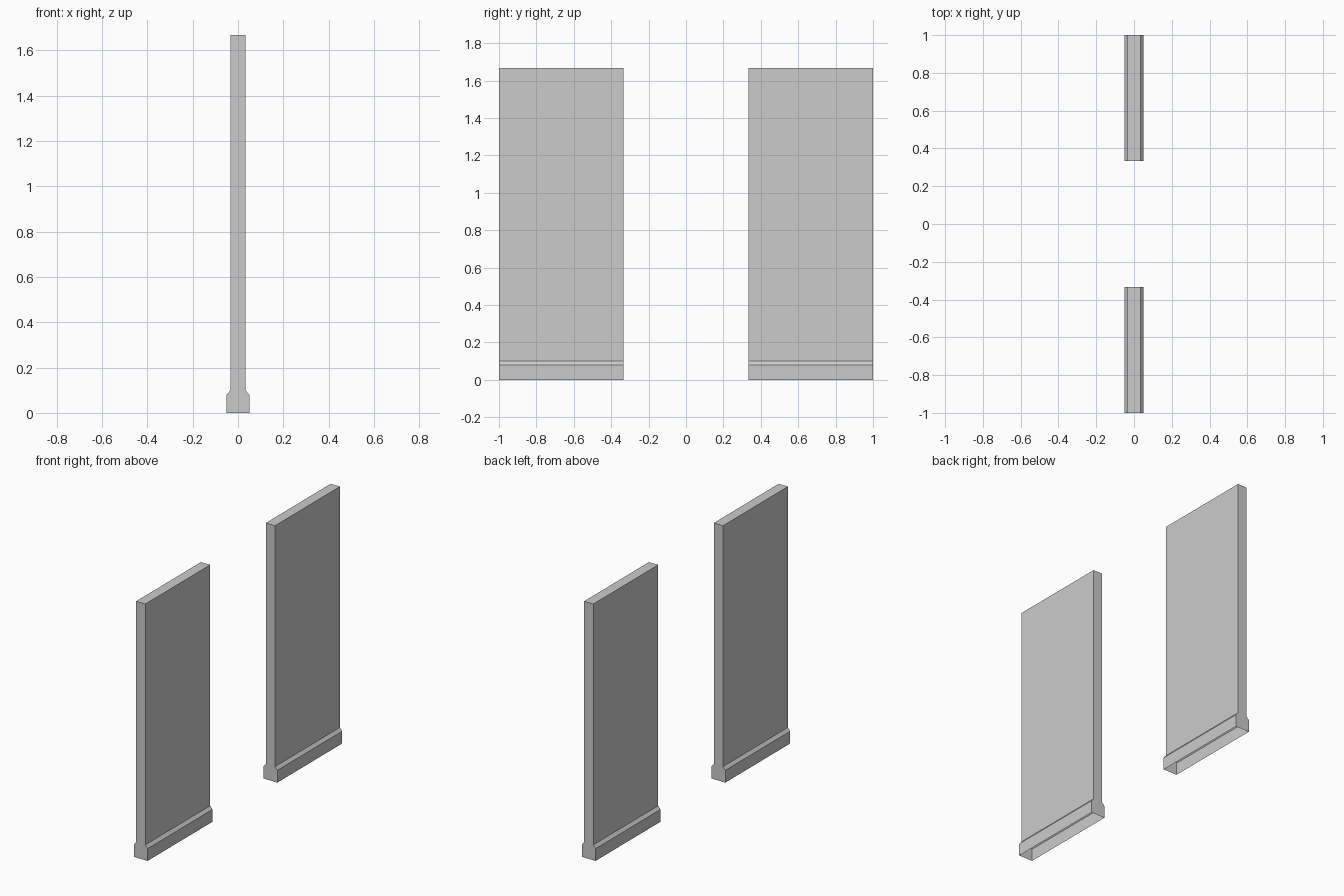
import bpy, bmesh

if "Cube" in bpy.data.objects:
    bpy.data.objects.remove(bpy.data.objects["Cube"])

WALL, BASE = 0.0333, 0.05      # half thicknesses of wall and skirting
INNER, OUTER = 0.3333, 1.0     # extent of each panel along y
HEIGHT = 1.667

# Right half of the cross-section (x, z), from the floor up
half = [(BASE, 0), (BASE, 0.08), (WALL, 0.10), (WALL, HEIGHT)]
profile = half + [(-x, z) for x, z in reversed(half)]


def wall_panel(name, y0, y1):
    """Extrude the wall-and-skirting profile along y, leaving the underside open."""
    bm = bmesh.new()
    end = bm.faces.new([bm.verts.new((x, y0, z)) for x, z in profile])
    ext = bmesh.ops.extrude_face_region(bm, geom=[end], use_keep_orig=True)
    verts = [v for v in ext["geom"] if isinstance(v, bmesh.types.BMVert)]
    bmesh.ops.translate(bm, vec=(0, y1 - y0, 0), verts=verts)
    bmesh.ops.recalc_face_normals(bm, faces=bm.faces)
    # open underside
    under = [f for f in bm.faces if all(v.co.z < 1e-5 for v in f.verts)]
    bmesh.ops.delete(bm, geom=under, context='FACES_ONLY')
    mesh = bpy.data.meshes.new(name)
    bm.to_mesh(mesh)
    bm.free()
    bpy.context.collection.objects.link(bpy.data.objects.new(name, mesh))


# Two walls either side of the central doorway gap
wall_panel("front_wall_panel", -OUTER, -INNER)
wall_panel("back_wall_panel", INNER, OUTER)
